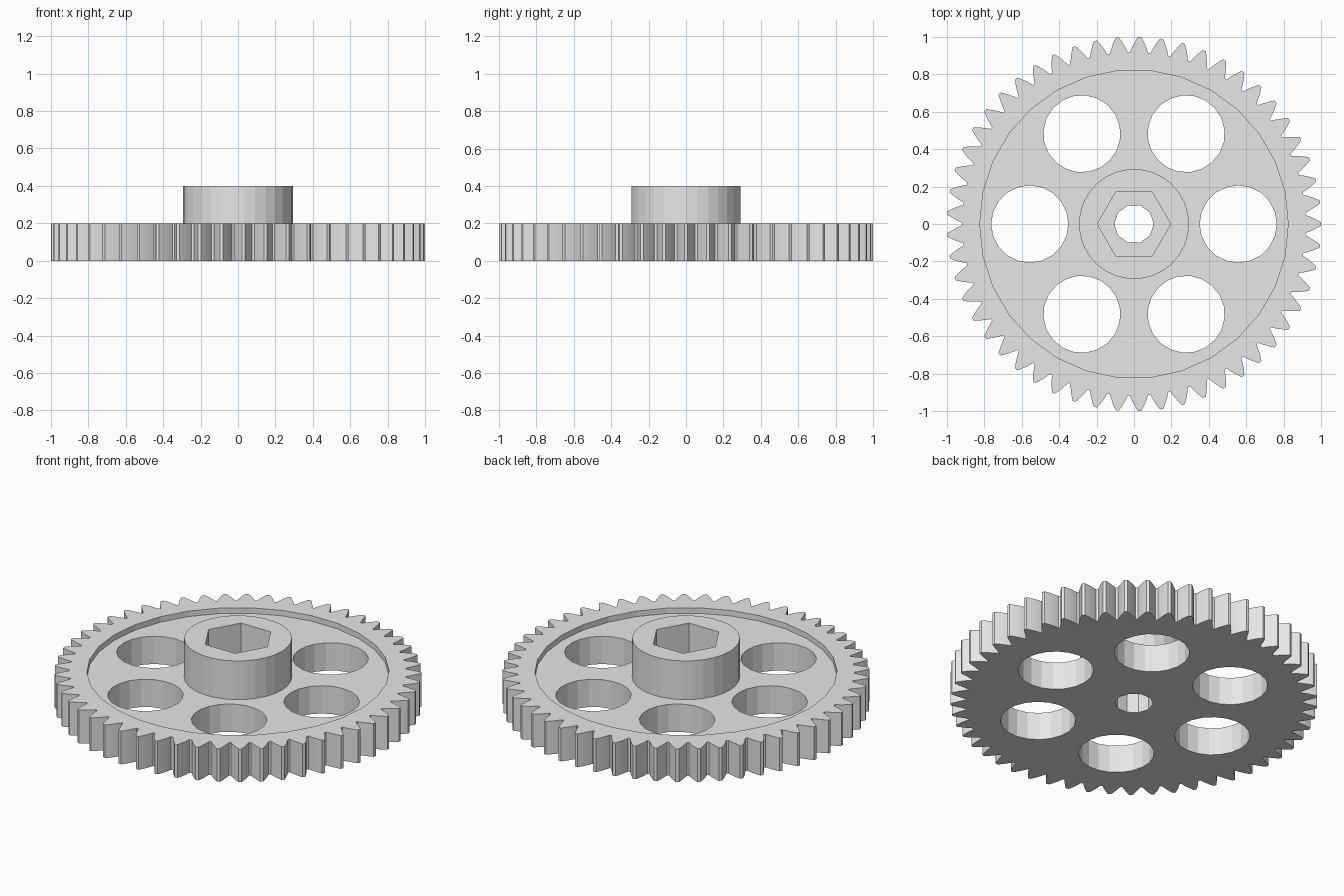
import bpy, bmesh
from math import pi, cos, sin, tan, acos, radians

if "Cube" in bpy.data.objects:
    bpy.data.objects.remove(bpy.data.objects["Cube"], do_unlink=True)

TEETH = 53
OUTER, PITCH, ROOT = 1.0, 0.964, 0.918
PRESSURE = radians(28)
THICK, FLOOR, TOP = 0.2, 0.167, 0.4

grey = bpy.data.materials.new("plain grey")
grey.use_nodes = True
grey.diffuse_color = (0.8, 0.8, 0.8, 1)
grey.node_tree.nodes["Principled BSDF"].inputs["Base Color"].default_value = (0.8, 0.8, 0.8, 1)


def polygon(sides, radius, centre=(0, 0), turn=0.0):
    return [(centre[0] + radius * cos(turn + 2 * pi * i / sides),
             centre[1] + radius * sin(turn + 2 * pi * i / sides)) for i in range(sides)]


def half_angle(r):
    # Half the angular width of an involute tooth at radius r
    inv = lambda a: tan(a) - a
    return pi / (2 * TEETH) + inv(PRESSURE) - inv(acos(PITCH * cos(PRESSURE) / r))


def gear_outline(steps=4):
    radii = [ROOT + (OUTER - ROOT) * i / steps for i in range(steps + 1)]
    flank = [(r, -half_angle(r)) for r in radii]
    tooth = flank + [(r, -a) for r, a in reversed(flank)]
    return [(r * cos(a + 2 * pi * t / TEETH), r * sin(a + 2 * pi * t / TEETH))
            for t in range(TEETH) for r, a in tooth]


def prism(name, outline, z0, z1):
    bm = bmesh.new()
    base = bm.faces.new([bm.verts.new((x, y, z0)) for x, y in outline])
    side = bmesh.ops.extrude_face_region(bm, geom=[base], use_keep_orig=True)["geom"]
    moved = [v for v in side if isinstance(v, bmesh.types.BMVert)]
    bmesh.ops.translate(bm, verts=moved, vec=(0, 0, z1 - z0))
    bmesh.ops.recalc_face_normals(bm, faces=bm.faces)
    mesh = bpy.data.meshes.new(name)
    bm.to_mesh(mesh)
    bm.free()
    mesh.materials.append(grey)
    obj = bpy.data.objects.new(name, mesh)
    bpy.context.collection.objects.link(obj)
    return obj


def combine(target, tool, operation):
    mod = target.modifiers.new(tool.name, "BOOLEAN")
    mod.object, mod.operation, mod.solver = tool, operation, "EXACT"
    bpy.context.view_layer.objects.active = target
    bpy.ops.object.modifier_apply(modifier=mod.name)
    bpy.data.objects.remove(tool, do_unlink=True)


# Toothed disc with a shallow recess inside the rim
gear = prism("gear_wheel", gear_outline(), 0, THICK)
combine(gear, prism("recess", polygon(30, 0.824), FLOOR, THICK + 0.1), "DIFFERENCE")

# Raised central hub
combine(gear, prism("hub", polygon(30, 0.294), 0.1, TOP), "UNION")

# Six round lightening holes
for i in range(6):
    a = i * pi / 3
    spot = (0.557 * cos(a), 0.557 * sin(a))
    combine(gear, prism("round_hole", polygon(20, 0.206, spot, a), -0.1, 0.3), "DIFFERENCE")

# Hexagonal socket above a narrow shaft bore
combine(gear, prism("hex_socket", polygon(6, 0.196), THICK, TOP + 0.1), "DIFFERENCE")
combine(gear, prism("shaft_bore", polygon(10, 0.105), -0.1, 0.3), "DIFFERENCE")
